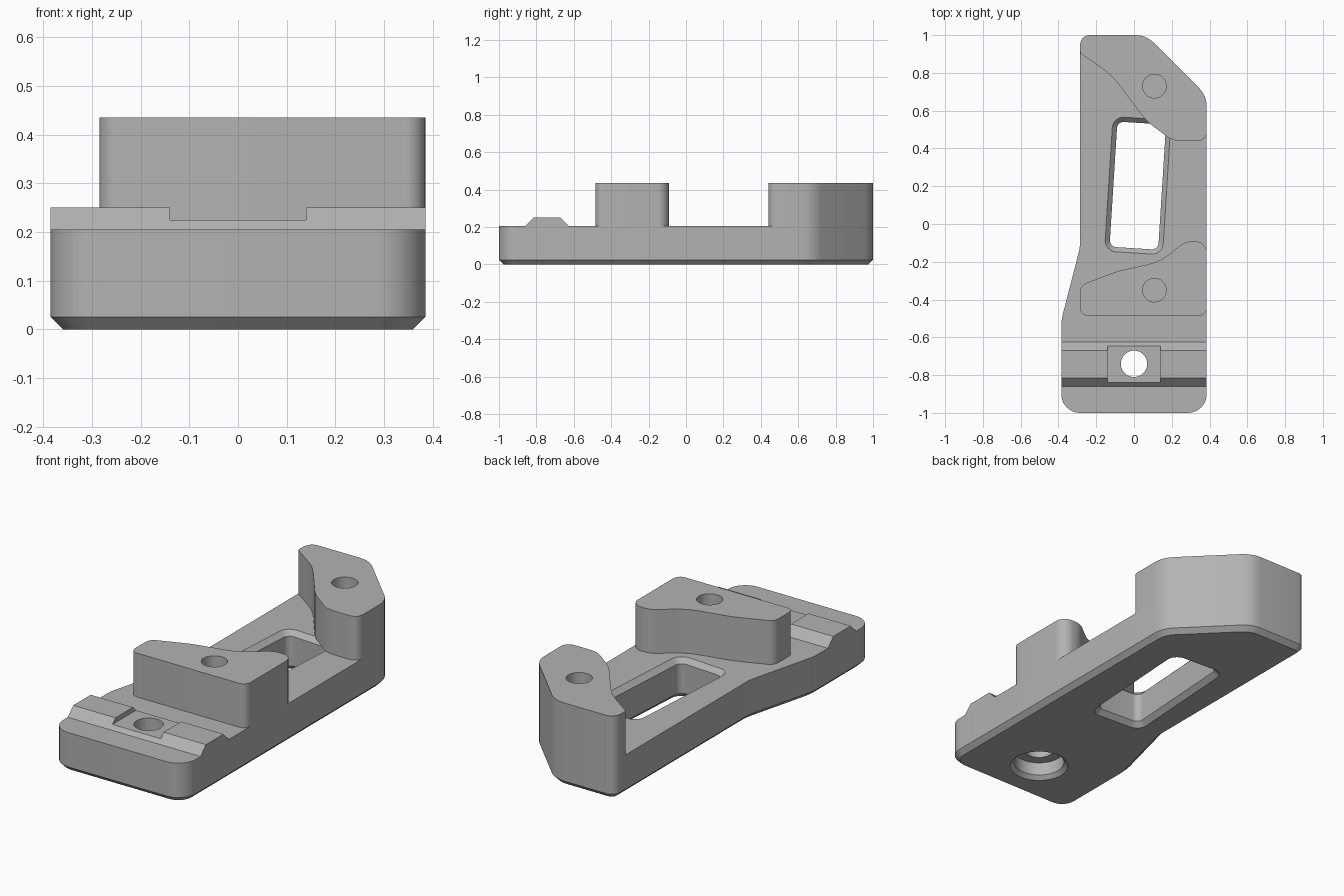
import bpy, bmesh, math
from mathutils import Vector

if "Cube" in bpy.data.objects:
    bpy.data.objects.remove(bpy.data.objects["Cube"])

gray = bpy.data.materials.new("plain gray")
gray.diffuse_color = (0.45, 0.45, 0.45, 1)
gray.use_nodes = True
gray.node_tree.nodes["Principled BSDF"].inputs["Base Color"].default_value = gray.diffuse_color

TOP, DECK, CHAMFER = 0.435, 0.205, 0.025


def rounded(corners):
    """Counter-clockwise outline from (x, y, radius) corners."""
    out, n = [], len(corners)
    for i, (x, y, r) in enumerate(corners):
        p = Vector((x, y))
        a = (Vector(corners[i - 1][:2]) - p).normalized()
        b = (Vector(corners[(i + 1) % n][:2]) - p).normalized()
        half = a.angle(b) / 2
        if r <= 0:
            out.append(p)
            continue
        centre = p + (a + b).normalized() * (r / math.sin(half))
        s = p + a * (r / math.tan(half)) - centre
        e = p + b * (r / math.tan(half)) - centre
        turn = math.atan2(s.x * e.y - s.y * e.x, s.dot(e))
        steps = max(3, round(abs(turn) / math.radians(9)))
        for k in range(steps + 1):
            t = turn * k / steps
            c, q = math.cos(t), math.sin(t)
            out.append(centre + Vector((s.x * c - s.y * q, s.x * q + s.y * c)))
    return out


def offset(loop, d):
    """Move an outline inward by d (outward if negative)."""
    out, n = [], len(loop)
    for i, p in enumerate(loop):
        u = (p - loop[i - 1]).normalized()
        v = (loop[(i + 1) % n] - p).normalized()
        m = Vector((-u.y - v.y, u.x + v.x)).normalized()
        out.append(p + m * (d / max(0.3, m.dot(Vector((-u.y, u.x))))))
    return out


def circle(x, y, r, n=48):
    return [Vector((x + r * math.cos(2 * math.pi * k / n),
                    y + r * math.sin(2 * math.pi * k / n))) for k in range(n)]


def stack(name, layers):
    """Solid from (outline, z) layers with matching point counts."""
    bm = bmesh.new()
    rings = [[bm.verts.new((p.x, p.y, z)) for p in loop] for loop, z in layers]
    n = len(rings[0])
    for lo, hi in zip(rings, rings[1:]):
        for i in range(n):
            j = (i + 1) % n
            bm.faces.new((lo[i], lo[j], hi[j], hi[i]))
    bm.faces.new(rings[0][::-1])
    bm.faces.new(rings[-1])
    bmesh.ops.recalc_face_normals(bm, faces=bm.faces)
    mesh = bpy.data.meshes.new(name)
    bm.to_mesh(mesh)
    bm.free()
    mesh.materials.append(gray)
    ob = bpy.data.objects.new(name, mesh)
    bpy.context.collection.objects.link(ob)
    return ob


def box(name, x, y0, y1, z0, z1):
    loop = [Vector(p) for p in ((-x, y0), (x, y0), (x, y1), (-x, y1))]
    return stack(name, [(loop, z0), (loop, z1)])


def cut(ob, *cutters):
    bpy.context.view_layer.objects.active = ob
    for c in cutters:
        c.hide_render = True
        mod = ob.modifiers.new("cut", "BOOLEAN")
        mod.operation, mod.solver, mod.object = "DIFFERENCE", "EXACT", c
        bpy.ops.object.modifier_apply(modifier=mod.name)
    for c in cutters:
        bpy.data.objects.remove(c)


def dowel_hole(y):
    loop = circle(0.108, y, 0.0625)
    return stack("dowel_cutter", [(loop, 0.12), (loop, 0.6)])


def bolt_hole():
    loop = circle(0, -0.74, 0.07)
    return stack("bolt_cutter", [(loop, -0.1), (loop, 0.6)])


# Base plate with chamfered lower edge
rear_edge = [(0.385, 0.68, 0.14), (0.065, 1.0, 0.14), (-0.285, 1.0, 0.05)]
outline = rounded([(-0.385, -1, 0.1), (0.385, -1, 0.1)] + rear_edge +
                  [(-0.285, -0.12, 0.25), (-0.385, -0.51, 0.25)])
base = stack("base_plate", [(offset(outline, CHAMFER), 0), (outline, CHAMFER), (outline, DECK)])

# Slanted slot, flared at both faces
tilt, slot = math.radians(-3.6), []
for sx, sy in ((-1, -1), (1, -1), (1, 1), (-1, 1)):
    x, y = 0.129 * sx, 0.332 * sy
    slot.append((0.02 + x * math.cos(tilt) - y * math.sin(tilt),
                 0.203 + x * math.sin(tilt) + y * math.cos(tilt), 0.035))
slot = rounded(slot)
wide = offset(slot, -0.03)
slot_cutter = stack("slot_cutter", [(wide, -0.005), (slot, CHAMFER),
                                    (slot, DECK - CHAMFER), (wide, DECK + 0.005)])

# Counterbore under the bolt hole
bore, rim = circle(0, -0.74, 0.125), circle(0, -0.74, 0.15)
bore_cutter = stack("bore_cutter", [(rim, -0.005), (bore, 0.02), (bore, 0.09)])
cut(base, slot_cutter, bore_cutter, bolt_hole(), dowel_hole(0.73), dowel_hole(-0.35))

# Cross rail with a shallow notch
profile = [Vector(p) for p in ((-0.86, DECK), (-0.625, DECK), (-0.67, 0.25), (-0.815, 0.25))]
rail = stack("cross_rail", [(profile, -0.385), (profile, 0.385)])
for v in rail.data.vertices:
    v.co = (v.co.z, v.co.x, v.co.y)
cut(rail, box("notch_cutter", 0.14, -0.9, -0.6, 0.225, 0.3), bolt_hole())

# Front block with a wavy rear face
front = rounded([(-0.285, -0.485, 0.04), (0.385, -0.485, 0.04), (0.385, -0.092, 0.06),
                 (0.27, -0.092, 0.11), (0.14, -0.2, 0.3), (-0.09, -0.25, 0.5),
                 (-0.285, -0.325, 0.05)])
front_block = stack("front_block", [(front, DECK), (front, TOP)])
cut(front_block, dowel_hole(-0.35))

# Rear block with a wavy front face
rear = rounded([(0.385, 0.44, 0.045)] + rear_edge +
               [(-0.285, 0.905, 0.015), (-0.12, 0.79, 0.4), (0.065, 0.545, 0.3),
                (0.205, 0.44, 0.12)])
rear_block = stack("rear_block", [(rear, DECK), (rear, TOP)])
cut(rear_block, dowel_hole(0.73))

# Smooth curved walls, keep crisp edges
for ob in (base, rail, front_block, rear_block):
    bpy.ops.object.select_all(action="DESELECT")
    ob.select_set(True)
    bpy.context.view_layer.objects.active = ob
    bpy.ops.object.shade_smooth_by_angle(angle=math.radians(25))
